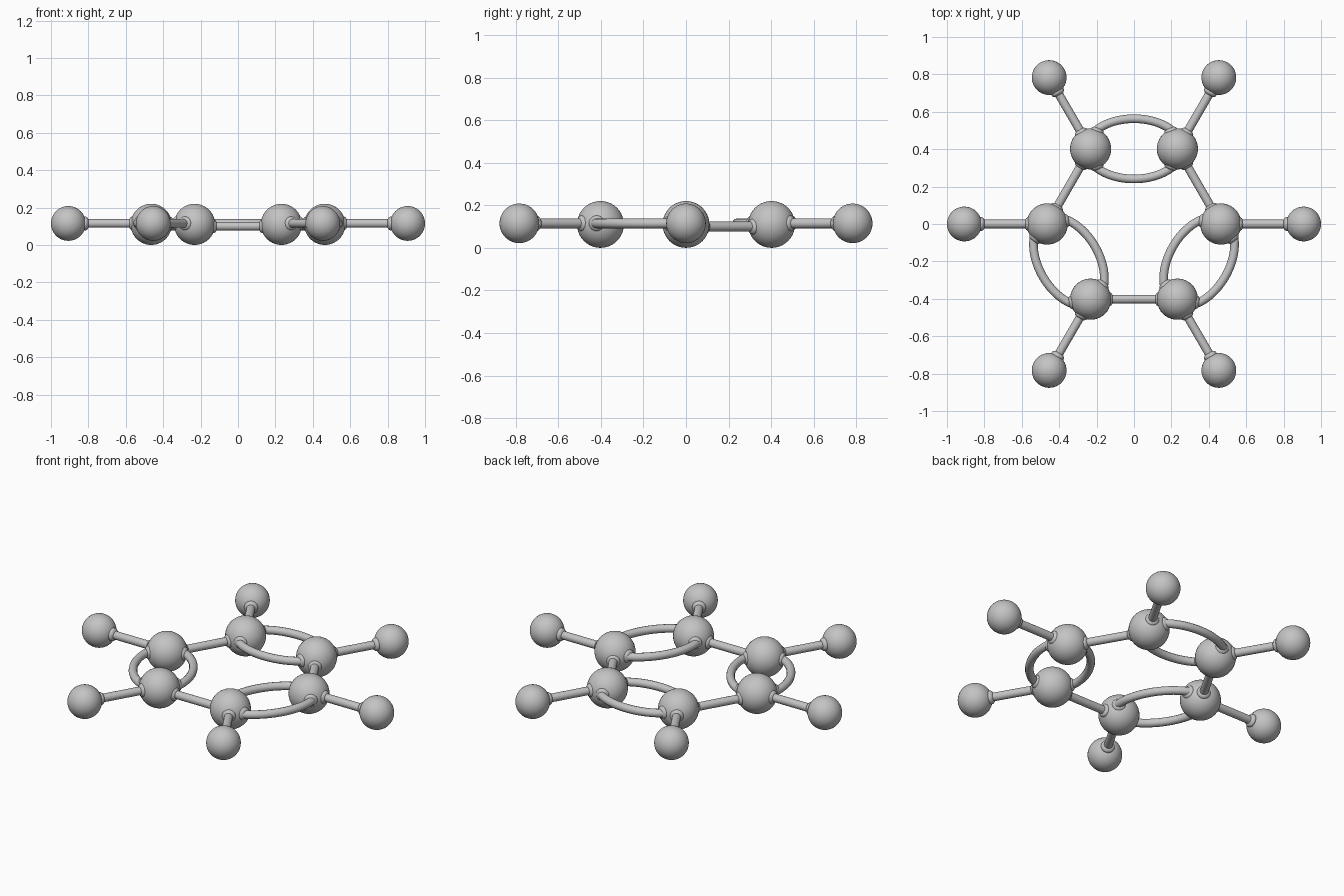
import bpy
from math import sin, cos, pi, radians
from mathutils import Vector

cube = bpy.data.objects.get("Cube")
if cube:
    bpy.data.objects.remove(cube, do_unlink=True)

grey = bpy.data.materials.new("plain grey")
grey.use_nodes = True
colour = (0.55, 0.55, 0.55, 1)
grey.diffuse_color = colour
grey.node_tree.nodes["Principled BSDF"].inputs["Base Color"].default_value = colour

CORE_R, TIP_R, ROD_R, CAP_R = 0.11, 0.093, 0.023, 0.037
BOND_Z, RING_Z = 0.115, 0.1


def finish(name):
    obj = bpy.context.object
    obj.name = name
    obj.data.materials.append(grey)
    bpy.ops.object.shade_smooth_by_angle(angle=radians(40))
    return obj


def ball(name, centre, radius):
    bpy.ops.mesh.primitive_uv_sphere_add(segments=40, ring_count=20, radius=radius, location=centre)
    return finish(name)


def cap(name, centre, direction):
    """Flattened collar where a rod meets a ball."""
    obj = ball(name, centre, 1)
    obj.scale = (CAP_R, CAP_R, 0.022)
    obj.rotation_euler = direction.to_track_quat("Z", "Y").to_euler()


def rod(name, a, b, z, reach_a, reach_b):
    """Straight rod between two ball centres, with a collar at each end."""
    a, b = Vector((a.x, a.y, z)), Vector((b.x, b.y, z))
    d = (b - a).normalized()
    bpy.ops.mesh.primitive_cylinder_add(
        vertices=24, radius=ROD_R, depth=(b - a).length, location=(a + b) / 2,
        rotation=d.to_track_quat("Z", "Y").to_euler())
    finish(name)
    cap(name + "_cap_inner", a + d * reach_a, d)
    cap(name + "_cap_outer", b - d * reach_b, -d)


def double_bond(name, a, b):
    """Elliptical loop of tube joining two balls."""
    mid = (a + b) / 2
    mid.z = BOND_Z
    along = (b - a).normalized()
    across = Vector((-along.y, along.x, 0))
    curve = bpy.data.curves.new(name, "CURVE")
    curve.dimensions = "3D"
    curve.bevel_depth = ROD_R
    curve.bevel_resolution = 4
    spline = curve.splines.new("POLY")
    steps = 72
    spline.points.add(steps - 1)
    for i, p in enumerate(spline.points):
        t = 2 * pi * i / steps
        p.co = (*(mid + along * 0.257 * cos(t) + across * 0.161 * sin(t)), 1)
    spline.use_cyclic_u = True
    obj = bpy.data.objects.new(name, curve)
    bpy.context.collection.objects.link(obj)
    bpy.ops.object.select_all(action="DESELECT")
    obj.select_set(True)
    bpy.context.view_layer.objects.active = obj
    bpy.ops.object.convert(target="MESH")
    finish(name)
    # collars where the loop leaves each ball
    for end, inward in ((a, along), (b, -along)):
        for side in (1, -1):
            d = inward * cos(radians(70)) + across * side * sin(radians(70))
            cap(name + "_cap", Vector((end.x, end.y, BOND_Z)) + d * 0.1, d)


# Six large balls in a ring, each with a small ball outside it
cores, tips = [], []
for i in range(6):
    t = pi / 3 * i
    cores.append(Vector((0.464 * cos(t), 0.464 * sin(t), CORE_R)))
    tips.append(Vector((0.907 * cos(t), 0.904 * sin(t), BOND_Z)))
    ball(f"ring_ball_{i}", cores[i], CORE_R)
    ball(f"outer_ball_{i}", tips[i], TIP_R)
    rod(f"outer_rod_{i}", cores[i], tips[i], BOND_Z, 0.1, 0.09)

# Ring links alternate between straight rods and looped pairs
for i in range(6):
    a, b = cores[i], cores[(i + 1) % 6]
    if i % 2:
        double_bond(f"loop_link_{i}", a, b)
    else:
        rod(f"ring_rod_{i}", a, b, RING_Z, 0.1, 0.1)
